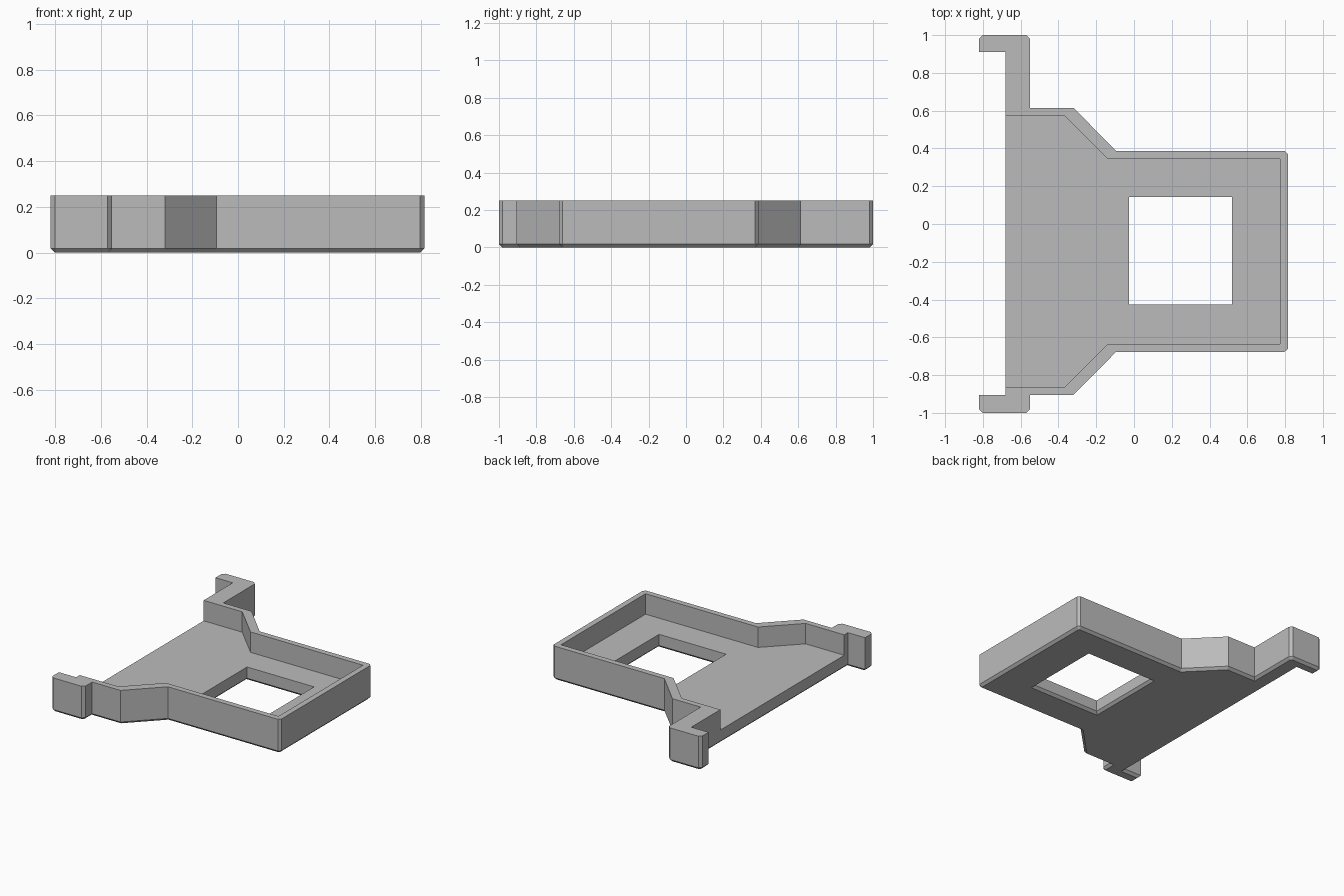
import bpy, bmesh
from mathutils import Vector

cube = bpy.data.objects.get("Cube")
if cube:
    bpy.data.objects.remove(cube, do_unlink=True)

HEIGHT, FLOOR, CHAMFER = 0.25, 0.10, 0.018

grey = bpy.data.materials.new("plain_grey")
grey.use_nodes = True
grey.diffuse_color = (0.5, 0.5, 0.5, 1)
grey.node_tree.nodes["Principled BSDF"].inputs["Base Color"].default_value = (0.5, 0.5, 0.5, 1)


def inset(points, d):
    """Offset a counter-clockwise outline inwards with mitred corners."""
    pts = [Vector(p) for p in points]
    out = []
    for i, p in enumerate(pts):
        a = (p - pts[i - 1]).normalized()
        b = (pts[(i + 1) % len(pts)] - p).normalized()
        na, nb = Vector((-a.y, a.x)), Vector((-b.y, b.x))
        out.append(p + (na + nb) * (d / (1 + na.dot(nb))))
    return out


def loft(name, layers):
    """Closed solid through stacked outlines given as (outline, z)."""
    bm = bmesh.new()
    rings = [[bm.verts.new((p[0], p[1], z)) for p in pts] for pts, z in layers]
    for low, high in zip(rings, rings[1:]):
        for i in range(len(low)):
            j = (i + 1) % len(low)
            bm.faces.new((low[i], low[j], high[j], high[i]))
    bm.faces.new(rings[0][::-1])
    bm.faces.new(rings[-1])
    bmesh.ops.recalc_face_normals(bm, faces=bm.faces)
    mesh = bpy.data.meshes.new(name)
    bm.to_mesh(mesh)
    bm.free()
    mesh.materials.append(grey)
    obj = bpy.data.objects.new(name, mesh)
    bpy.context.collection.objects.link(obj)
    return obj


# Tray outline with two hooked tabs, counter-clockwise
outline = [
    (-0.68, 0.91), (-0.68, -0.905), (-0.82, -0.905), (-0.82, -0.98),
    (-0.80, -1.0), (-0.57, -1.0), (-0.55, -0.98), (-0.55, -0.905),
    (-0.32, -0.905), (-0.095, -0.677), (0.797, -0.677), (0.815, -0.66),
    (0.815, 0.37), (0.797, 0.387), (-0.095, 0.387), (-0.32, 0.615),
    (-0.55, 0.615), (-0.55, 0.98), (-0.57, 1.0), (-0.80, 1.0),
    (-0.82, 0.98), (-0.82, 0.91),
]
tray = loft("tray", [(inset(outline, CHAMFER), 0), (outline, CHAMFER), (outline, HEIGHT)])

# Pocket, open on the -x side
pocket = [(-1, -0.863), (-0.367, -0.863), (-0.14, -0.635), (0.773, -0.635),
          (0.773, 0.345), (-0.14, 0.345), (-0.367, 0.573), (-1, 0.573)]
pocket_cutter = loft("pocket_cutter", [(pocket, FLOOR), (pocket, 0.5)])

# Rectangular window, flared at the underside
window = [(-0.027, -0.427), (0.518, -0.427), (0.518, 0.143), (-0.027, 0.143)]
window_cutter = loft("window_cutter", [
    (inset(window, -2 * CHAMFER), -CHAMFER), (window, CHAMFER), (window, 0.5)])

cutters = (pocket_cutter, window_cutter)
for cutter in cutters:
    cutter.hide_render = True
    mod = tray.modifiers.new(cutter.name, "BOOLEAN")
    mod.operation, mod.solver, mod.object = "DIFFERENCE", "EXACT", cutter

# Bake the cuts and drop the helpers
depsgraph = bpy.context.evaluated_depsgraph_get()
cut_mesh = bpy.data.meshes.new_from_object(tray.evaluated_get(depsgraph))
tray.modifiers.clear()
tray.data = cut_mesh
tray.data.materials.clear()
tray.data.materials.append(grey)
for poly in tray.data.polygons:
    poly.material_index = 0
    poly.use_smooth = False
for cutter in cutters:
    bpy.data.objects.remove(cutter, do_unlink=True)
